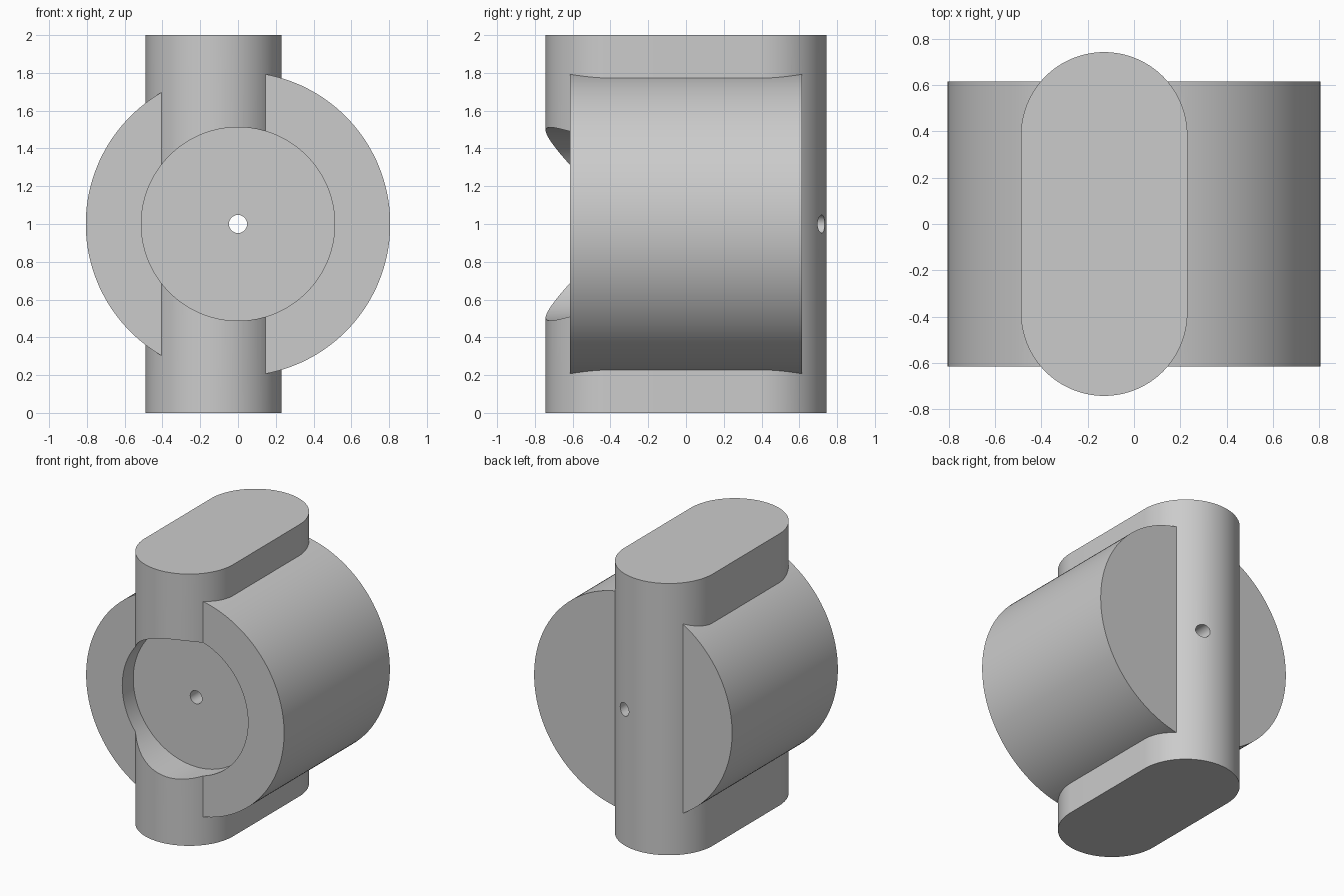
import bpy, bmesh
from math import pi, sin, cos
from mathutils import Matrix

cube = bpy.data.objects.get("Cube")
if cube:
    bpy.data.objects.remove(cube, do_unlink=True)

grey = bpy.data.materials.new("plain_grey")
grey.use_nodes = True
color = (0.6, 0.6, 0.6, 1)
grey.diffuse_color = color
grey.node_tree.nodes["Principled BSDF"].inputs["Base Color"].default_value = color


def make_object(name, bm):
    bmesh.ops.recalc_face_normals(bm, faces=bm.faces)
    mesh = bpy.data.meshes.new(name)
    bm.to_mesh(mesh)
    bm.free()
    mesh.materials.append(grey)
    obj = bpy.data.objects.new(name, mesh)
    bpy.context.collection.objects.link(obj)
    return obj


def rod(name, radius, y0, y1, sides=128):
    """Cylinder along y, centred at mid height."""
    bm = bmesh.new()
    place = Matrix.Translation((0, (y0 + y1) / 2, 1)) @ Matrix.Rotation(pi / 2, 4, 'X')
    bmesh.ops.create_cone(bm, cap_ends=True, segments=sides, radius1=radius,
                          radius2=radius, depth=y1 - y0, matrix=place)
    return make_object(name, bm)


def rounded_bar(name, x, radius, reach, height, steps=64):
    """Upright bar with a slot-shaped cross-section."""
    bm = bmesh.new()
    ring = []
    for side in (1, -1):
        for i in range(steps + 1):
            a = pi * i / steps
            ring.append(bm.verts.new((x + side * radius * cos(a),
                                      side * (reach + radius * sin(a)), 0)))
    base = bm.faces.new(ring)
    top = bmesh.ops.extrude_face_region(bm, geom=[base])["geom"]
    bmesh.ops.translate(bm, vec=(0, 0, height),
                        verts=[v for v in top if isinstance(v, bmesh.types.BMVert)])
    return make_object(name, bm)


def combine(target, other, operation):
    mod = target.modifiers.new(operation.lower(), 'BOOLEAN')
    mod.operation = operation
    mod.solver = 'EXACT'
    mod.object = other
    bpy.context.view_layer.objects.active = target
    bpy.ops.object.modifier_apply(modifier=mod.name)
    bpy.data.objects.remove(other, do_unlink=True)


# Drum crossed by an off-centre upright bar
body = rod("drum_and_bar_body", 0.806, -0.615, 0.615, 160)
combine(body, rounded_bar("upright_bar", -0.129, 0.36, 0.383, 2), 'UNION')

# Round front recess and the through hole
combine(body, rod("recess_cutter", 0.512, -1, -0.487), 'DIFFERENCE')
combine(body, rod("hole_cutter", 0.048, -1.1, 1.1, 48), 'DIFFERENCE')

# Smooth curved sides, sharp rims
bpy.ops.object.select_all(action='DESELECT')
body.select_set(True)
bpy.context.view_layer.objects.active = body
bpy.ops.object.shade_smooth_by_angle(angle=pi / 7)
